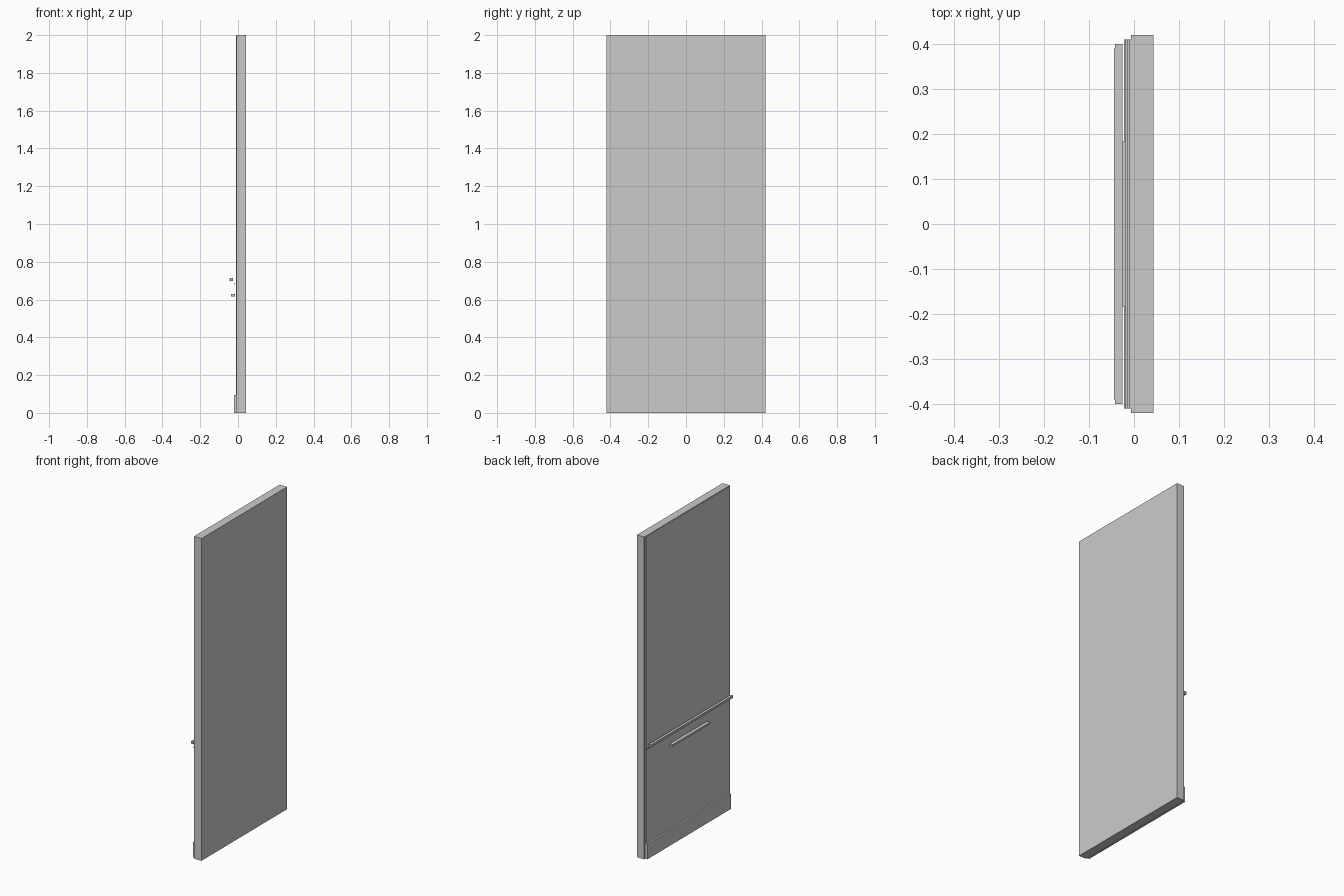
import bpy

if "Cube" in bpy.data.objects:
    bpy.data.objects.remove(bpy.data.objects["Cube"])


def box(name, x, y_half, z):
    """Box from x and z ranges, symmetric in y."""
    sx, sz = x[1] - x[0], z[1] - z[0]
    bpy.ops.mesh.primitive_cube_add(size=1, location=((x[0] + x[1]) / 2, 0, (z[0] + z[1]) / 2))
    ob = bpy.context.object
    ob.name = name
    ob.scale = (sx, 2 * y_half, sz)
    bpy.ops.object.transform_apply(location=False, rotation=False, scale=True)
    return ob


# Main slab
box("door_panel", (-0.007, 0.043), 0.42, (0, 2))

# Thin facing, slightly narrower than the slab
box("front_facing", (-0.011, -0.007), 0.41, (0.002, 1.998))

# Plinth along the bottom
box("kick_plate", (-0.022, -0.011), 0.41, (0, 0.095))

# Thin seam strip between upper and lower door
box("seam_strip", (-0.020, -0.015), 0.41, (0.680, 0.686))

# Full-width bar with a thin cap on its outer face
box("upper_bar", (-0.042, -0.026), 0.40, (0.697, 0.713))
box("upper_bar_cap", (-0.044, -0.042), 0.39, (0.699, 0.711))

# Short central pull handle
box("lower_handle", (-0.037, -0.016), 0.183, (0.617, 0.629))
